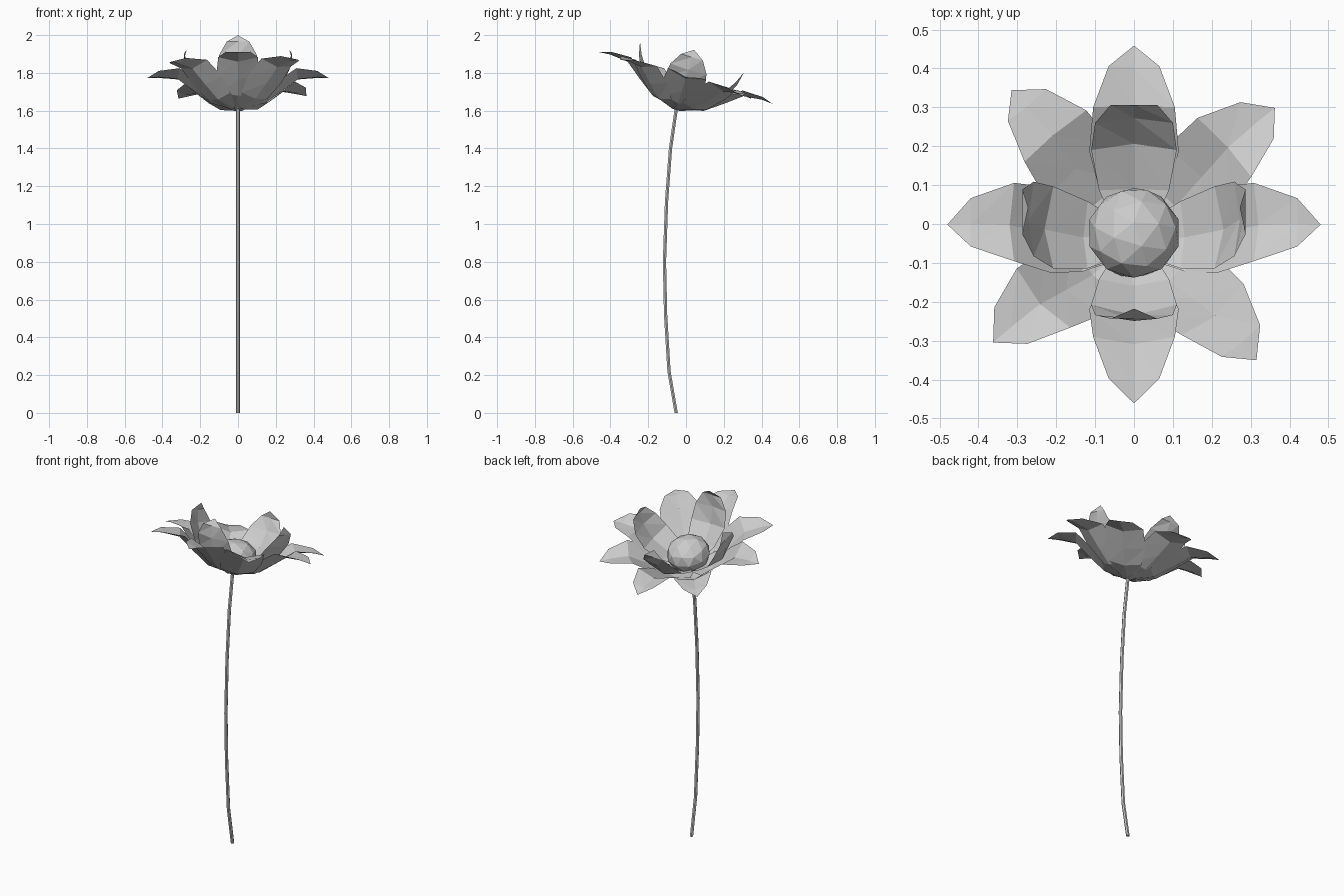
import bpy, bmesh, math
from mathutils import Matrix, Vector

cube = bpy.data.objects.get("Cube")
if cube:
    bpy.data.objects.remove(cube)

grey = bpy.data.materials.new("plain_grey")
grey.use_nodes = True
colour = (0.6, 0.6, 0.6, 1)
grey.diffuse_color = colour
grey.node_tree.nodes["Principled BSDF"].inputs["Base Color"].default_value = colour

# The whole flower head leans towards the back on top of the stem
HEAD = Matrix.Translation((0, -0.05, 1.61)) @ Matrix.Rotation(math.radians(-16.6), 4, 'X')


def finish(name, bm, matrix):
    mesh = bpy.data.meshes.new(name)
    bm.to_mesh(mesh)
    bm.free()
    mesh.transform(matrix)
    mesh.materials.append(grey)
    obj = bpy.data.objects.new(name, mesh)
    bpy.context.collection.objects.link(obj)
    return obj


def petal(name, rows, angle, drop=0.0):
    """Cupped petal along +x; each row is radius, height, half width, edge lift."""
    bm = bmesh.new()
    strips = []
    for i, (r, h, w, cup) in enumerate(rows):
        a, b = rows[max(i - 1, 0)], rows[min(i + 1, len(rows) - 1)]
        normal = Vector((a[1] - b[1], 0, b[0] - a[0])).normalized()
        mid = Vector((r, 0, h - drop))
        if w == 0:
            strips.append([bm.verts.new(mid)])
        else:
            strips.append([bm.verts.new(mid + normal * cup * abs(s) + Vector((0, s * w, 0)))
                           for s in (-1, 0, 1)])
    for low, high in zip(strips, strips[1:]):
        for k in (0, 1):
            if len(high) == 1:
                bm.faces.new((low[k], high[0], low[k + 1]))
            else:
                bm.faces.new((low[k], high[k], high[k + 1]))
                bm.faces.new((low[k], high[k + 1], low[k + 1]))
    bmesh.ops.recalc_face_normals(bm, faces=bm.faces)
    finish(name, bm, HEAD @ Matrix.Rotation(math.radians(angle), 4, 'Z'))


outer = [(0, 0, 0.03, 0), (0.14, 0.03, 0.09, 0.02), (0.23, 0.095, 0.115, 0.03),
         (0.32, 0.165, 0.105, 0.03), (0.42, 0.175, 0.065, 0.015), (0.48, 0.17, 0, 0)]
inner = [(0, 0.015, 0.03, 0), (0.13, 0.055, 0.09, 0.025), (0.23, 0.125, 0.11, 0.03),
         (0.272, 0.215, 0.1, 0.015), (0.287, 0.285, 0.06, 0), (0.272, 0.325, 0, 0)]

# Two outer rings of four, then the upright inner ring
for n in range(4):
    turn = n * 90
    petal(f"outer_petal_{n + 1}", outer, turn)
    petal(f"diagonal_petal_{n + 1}", outer, turn + 41, 0.006)
    petal(f"inner_petal_{n + 1}", inner, turn)

# Faceted flower centre
bm = bmesh.new()
bmesh.ops.create_icosphere(bm, subdivisions=2, radius=0.12)
finish("flower_centre", bm, HEAD @ Matrix.Translation((0, 0, 0.095)) @ Matrix.Diagonal((1, 1, 0.8, 1)))

# Bowed stem: six-sided rings swept up a short path
path = [(-0.052, 0), (-0.09, 0.22), (-0.108, 0.52), (-0.114, 0.8),
        (-0.103, 1.12), (-0.082, 1.4), (-0.05, 1.62)]
SIDES = 6
bm = bmesh.new()
rings = []
for y, z in path:
    rings.append([bm.verts.new((0.01 * math.cos(math.tau * k / SIDES),
                                y + 0.01 * math.sin(math.tau * k / SIDES), z))
                  for k in range(SIDES)])
for low, high in zip(rings, rings[1:]):
    for k in range(SIDES):
        j = (k + 1) % SIDES
        bm.faces.new((low[k], low[j], high[j], high[k]))
bm.faces.new(rings[0][::-1])
bm.faces.new(rings[-1])
finish("stem", bm, Matrix.Identity(4))
